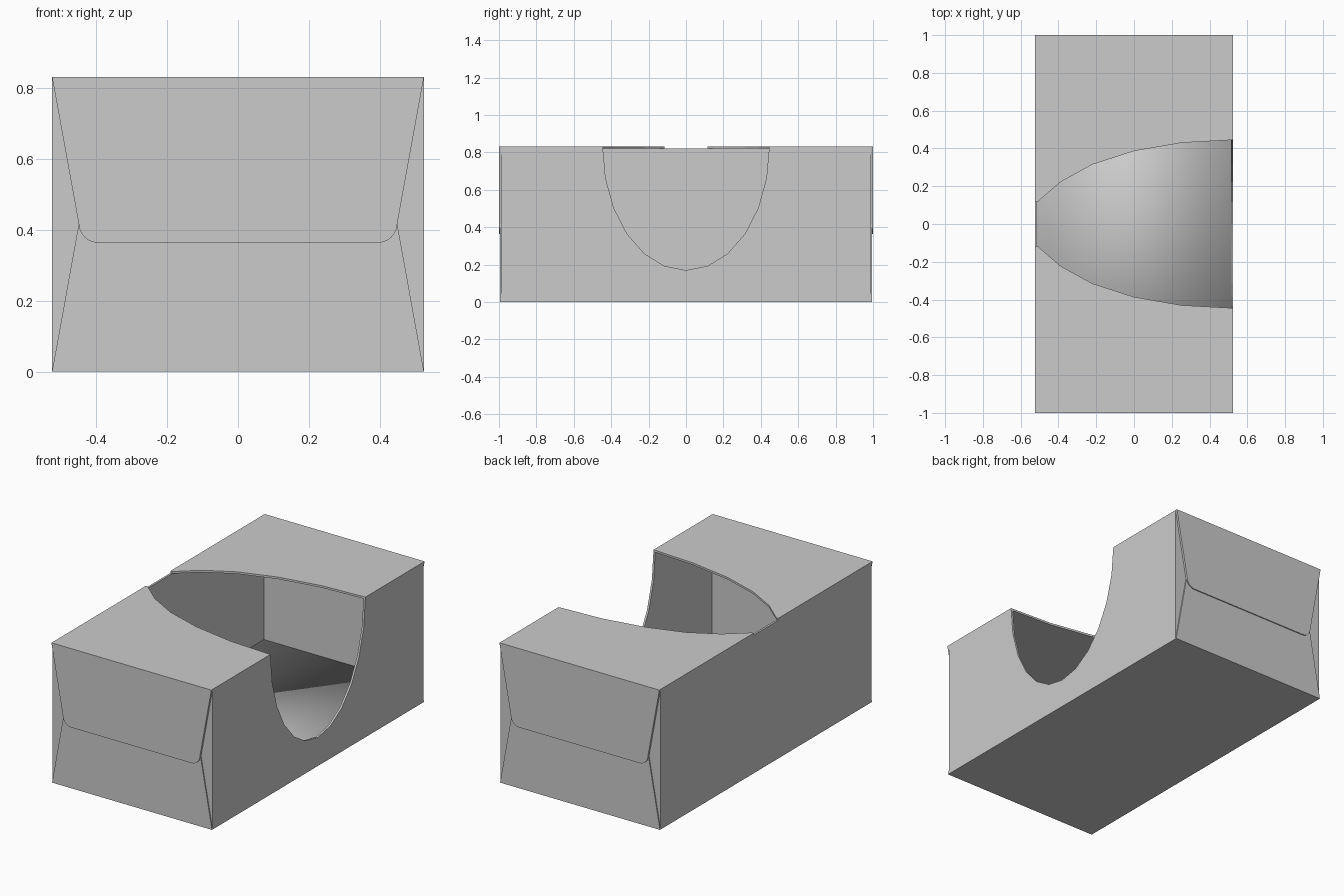
import bpy, bmesh, math

cube = bpy.data.objects.get("Cube")
if cube:
    bpy.data.objects.remove(cube, do_unlink=True)

W, L, H, T = 0.525, 0.988, 0.832, 0.012   # half width, half length, height, card thickness

card = bpy.data.materials.new("grey_card")
card.use_nodes = True
grey = (0.6, 0.6, 0.6, 1)
card.diffuse_color = grey
card.node_tree.nodes["Principled BSDF"].inputs["Base Color"].default_value = grey


def add_object(name, bm):
    bmesh.ops.recalc_face_normals(bm, faces=bm.faces)
    mesh = bpy.data.meshes.new(name)
    bm.to_mesh(mesh)
    bm.free()
    mesh.materials.append(card)
    obj = bpy.data.objects.new(name, mesh)
    bpy.context.collection.objects.link(obj)
    return obj


def add_box(bm, x, y, low, high):
    made = bmesh.ops.create_cube(bm, size=1)
    for v in made["verts"]:
        v.co = (v.co.x * 2 * x, v.co.y * 2 * y, low + (v.co.z + 0.5) * (high - low))


def prism(name, outline, offset):
    """Solid made by sweeping a 3D outline along an offset."""
    bm = bmesh.new()
    face = bm.faces.new([bm.verts.new(p) for p in outline])
    swept = bmesh.ops.extrude_face_region(bm, geom=[face])
    verts = [g for g in swept["geom"] if isinstance(g, bmesh.types.BMVert)]
    bmesh.ops.translate(bm, verts=verts, vec=offset)
    return add_object(name, bm)


def cut(target, cutter):
    mod = target.modifiers.new(cutter.name, "BOOLEAN")
    mod.operation = "DIFFERENCE"
    mod.solver = "EXACT"
    mod.object = cutter
    cutter.hide_render = True
    cutter.hide_set(True)
    cutter.display_type = "WIRE"


# Hollow carton: outer box with an inner box as its cavity
bm = bmesh.new()
add_box(bm, W, L, 0, H)
carton = add_object("carton", bm)
bm = bmesh.new()
add_box(bm, W - T, L - T, T, H - T)
cut(carton, add_object("cavity_cutter", bm))

# Half-ellipse opening shared by the top panel and the left panel
steps = [math.radians(15 * k) for k in range(-6, 7)]
top = [(W - 1.055 * math.cos(a), 0.445 * math.sin(a), H - T) for a in steps if abs(a) > 0.1]
top[5] = (-W - 0.1, top[5][1], H - T)
top[6] = (-W - 0.1, top[6][1], H - T)
top.insert(5, (-W + T, top[5][1], H - T))
top.insert(8, (-W + T, top[7][1], H - T))
top = [(W + 0.1, top[0][1], H - T)] + top + [(W + 0.1, top[-1][1], H - T)]
cut(carton, prism("top_opening_cutter", top, (0, 0, 0.1)))

side = [(W - 2 * T, 0.445 * math.sin(a), H - 0.662 * math.cos(a)) for a in steps]
side = [(W - 2 * T, side[0][1], H + 0.1)] + side + [(W - 2 * T, side[-1][1], H + 0.1)]
cut(carton, prism("side_opening_cutter", side, (0.2, 0, 0)))

# Softly shaded block lying in the bottom of the carton
bm = bmesh.new()
add_box(bm, W - T, L - T, T / 2, 0.1)
contents = add_object("contents", bm)
for p in contents.data.polygons:
    p.use_smooth = True

# End flaps: a lower one, and an upper one with rounded corners lapped over it
corner = [(0.395 + 0.055 * math.cos(a), 0.42 - 0.056 * math.sin(a))
          for a in (math.radians(15 * k) for k in range(7))]
half_upper = [(W, H)] + corner
half_lower = [(W, 0), (0.45, 0.415)]
for end, sign in (("front", -1), ("back", 1)):
    for level, half, depth in (("upper", half_upper, 0.012), ("lower", half_lower, 0.006)):
        outline = half + [(-x, z) for x, z in reversed(half)]
        prism(f"{end}_{level}_flap", [(x, sign * L, z) for x, z in outline],
              (0, sign * depth, 0))
